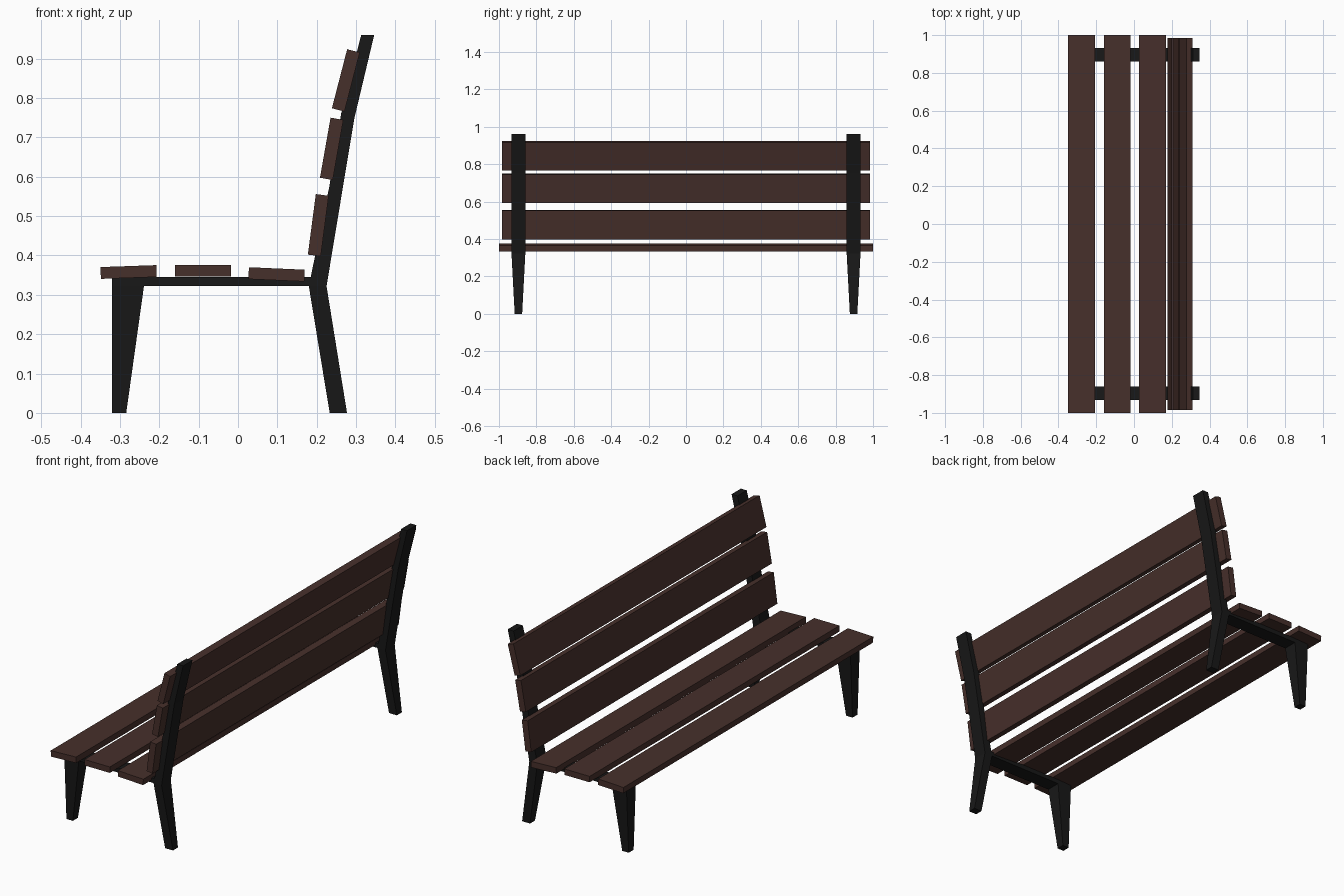
import bpy, bmesh, math
from mathutils import Matrix

if "Cube" in bpy.data.objects:
    bpy.data.objects.remove(bpy.data.objects["Cube"])


def material(name, color):
    m = bpy.data.materials.new(name)
    m.diffuse_color = color
    m.use_nodes = True
    m.node_tree.nodes["Principled BSDF"].inputs["Base Color"].default_value = m.diffuse_color
    return m


WOOD = material("brown_wood", (0.062, 0.029, 0.024, 1))
IRON = material("black_metal", (0.009, 0.009, 0.009, 1))


def finish(name, bm, mat):
    bmesh.ops.recalc_face_normals(bm, faces=bm.faces)
    mesh = bpy.data.meshes.new(name)
    bm.to_mesh(mesh)
    bm.free()
    mesh.materials.append(mat)
    obj = bpy.data.objects.new(name, mesh)
    bpy.context.collection.objects.link(obj)
    return obj


def loft(name, y, sections):
    """Rectangular sections (x0, z0, x1, z1, half width) joined into a bar."""
    bm = bmesh.new()
    rings = []
    for x0, z0, x1, z1, h in sections:
        rings.append([bm.verts.new(c) for c in
                      ((x0, y - h, z0), (x1, y - h, z1), (x1, y + h, z1), (x0, y + h, z0))])
    for a, b in zip(rings, rings[1:]):
        for i in range(4):
            j = (i + 1) % 4
            bm.faces.new((a[i], a[j], b[j], b[i]))
    bm.faces.new(rings[0])
    bm.faces.new(rings[-1])
    return finish(name, bm, IRON)


def slat(name, x, z, width, thick, length, angle):
    """Plank running along y, its width tilted by angle from +x towards +z."""
    bm = bmesh.new()
    mat = (Matrix.Translation((x, 0, z)) @ Matrix.Rotation(-math.radians(angle), 4, 'Y')
           @ Matrix.Diagonal((width, length, thick, 1)))
    bmesh.ops.create_cube(bm, size=1, matrix=mat)
    return finish(name, bm, WOOD)


# Metal frames at both ends
H = 0.037
for side, y in (("left", -0.896), ("right", 0.896)):
    loft("front_leg_" + side, y, [
        (-0.32, 0, -0.284, 0, 0.02),
        (-0.32, 0.322, -0.239, 0.322, H),
        (-0.32, 0.345, -0.239, 0.345, H)])
    # Rear leg, continuing up as the bent backrest post
    loft("back_post_" + side, y, [
        (0.233, 0, 0.277, 0, 0.02),
        (0.18, 0.322, 0.225, 0.322, H),
        (0.232, 0.575, 0.266, 0.57, H),
        (0.262, 0.76, 0.296, 0.75, H),
        (0.313, 0.96, 0.346, 0.96, H)])
    loft("seat_rail_" + side, y, [
        (-0.239, 0.322, -0.239, 0.345, H),
        (0.192, 0.322, 0.192, 0.345, H)])

# Seat slats, slightly dished
for i, (x, z, a) in enumerate(((-0.278, 0.358, 2), (-0.089, 0.361, 0), (0.098, 0.352, -2.5))):
    slat(f"seat_slat_{i + 1}", x, z, 0.142, 0.03, 2.0, a)

# Backrest slats, leaning further back towards the top
for i, (x, z, a) in enumerate(((0.204, 0.477, 82.5), (0.238, 0.671, 80), (0.274, 0.845, 75.5))):
    slat(f"back_slat_{i + 1}", x, z, 0.155, 0.033, 1.97, a)
